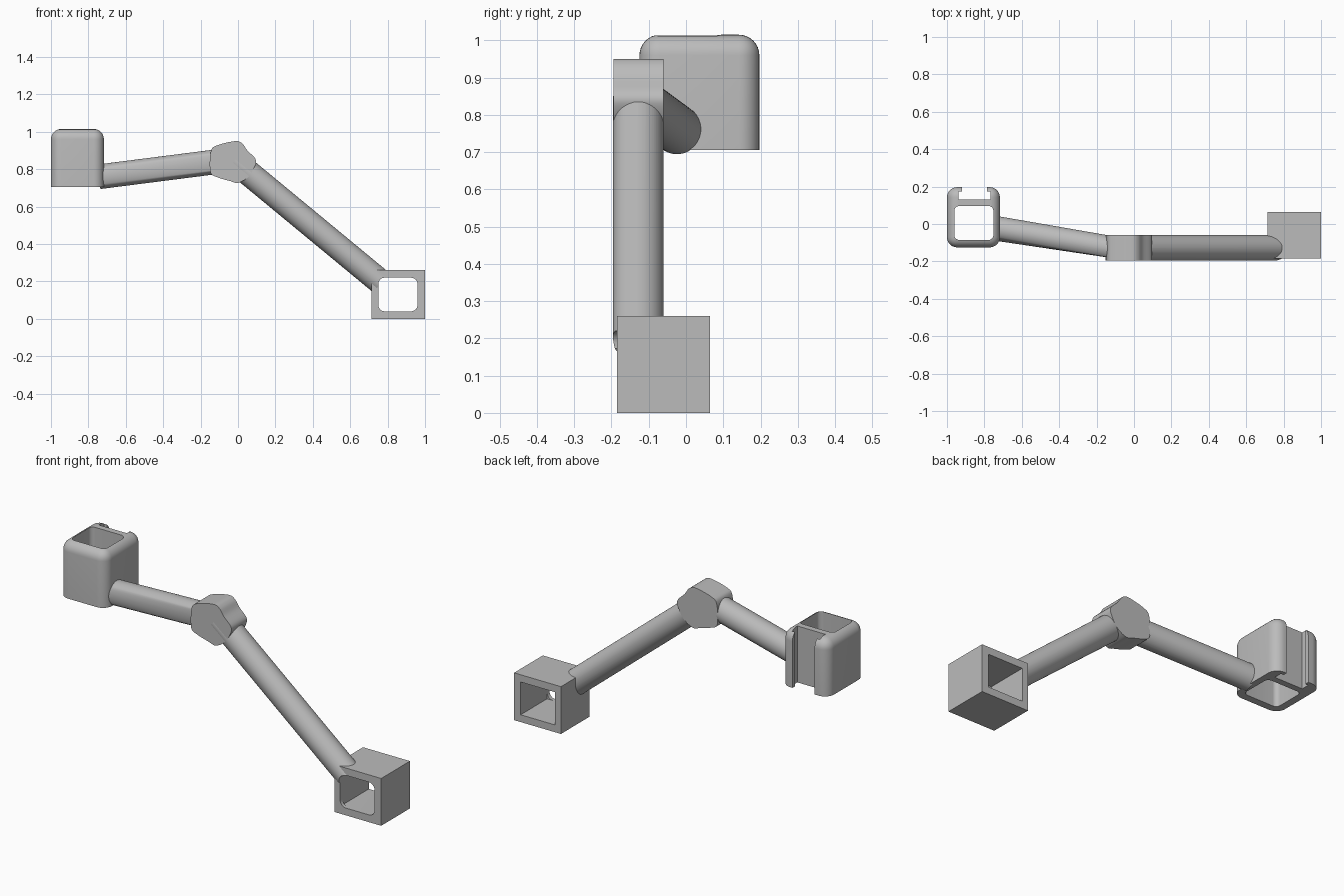
import bpy, bmesh, math
from mathutils import Vector

if "Cube" in bpy.data.objects:
    bpy.data.objects.remove(bpy.data.objects["Cube"])

grey = bpy.data.materials.new("plain grey")
grey.use_nodes = True
COLOUR = (0.5, 0.5, 0.5, 1)
grey.diffuse_color = COLOUR
grey.node_tree.nodes["Principled BSDF"].inputs["Base Color"].default_value = COLOUR


def finish(name, bm):
    bmesh.ops.recalc_face_normals(bm, faces=bm.faces[:])
    mesh = bpy.data.meshes.new(name)
    bm.to_mesh(mesh)
    bm.free()
    mesh.materials.append(grey)
    obj = bpy.data.objects.new(name, mesh)
    bpy.context.collection.objects.link(obj)
    return obj


def box(name, lo, hi, radius=0, pick=None):
    """Box between two corners; edges chosen by pick(edge direction, midpoint) are rounded."""
    lo, hi = Vector(lo), Vector(hi)
    bm = bmesh.new()
    bmesh.ops.create_cube(bm, size=1)
    for v in bm.verts:
        v.co = (lo + hi) / 2 + v.co * (hi - lo)
    if radius:
        edges = [e for e in bm.edges
                 if pick((e.verts[1].co - e.verts[0].co).normalized(),
                         (e.verts[0].co + e.verts[1].co) / 2)]
        bmesh.ops.bevel(bm, geom=edges, offset=radius, segments=8,
                        profile=0.5, affect='EDGES')
    return finish(name, bm)


def rod(name, start, end, radius):
    start, end = Vector(start), Vector(end)
    bm = bmesh.new()
    bmesh.ops.create_cone(bm, cap_ends=True, segments=64, radius1=radius,
                          radius2=radius, depth=(end - start).length)
    turn = (end - start).to_track_quat('Z', 'Y')
    for v in bm.verts:
        v.co = turn @ v.co + (start + end) / 2
    return finish(name, bm)


def prism(name, points, y0, y1, steps=6):
    """Closed smooth outline in x and z, extruded along y."""
    pts = [Vector((x, y0, z)) for x, z in points]
    bm = bmesh.new()
    ring = []
    for i in range(len(pts)):
        a, b, c, d = (pts[(i + k) % len(pts)] for k in (-1, 0, 1, 2))
        for s in range(steps):
            t = s / steps
            ring.append(bm.verts.new(0.5 * (2 * b + (c - a) * t
                        + (2 * a - 5 * b + 4 * c - d) * t ** 2
                        + (3 * b - a - 3 * c + d) * t ** 3)))
    face = bm.faces.new(ring)
    out = bmesh.ops.extrude_face_region(bm, geom=[face])["geom"]
    for v in out:
        if isinstance(v, bmesh.types.BMVert):
            v.co.y = y1
    return finish(name, bm)


def cut(obj, cutters):
    bpy.context.view_layer.objects.active = obj
    for c in cutters:
        mod = obj.modifiers.new("cut", 'BOOLEAN')
        mod.operation, mod.solver, mod.object = 'DIFFERENCE', 'EXACT', c
        bpy.ops.object.modifier_apply(modifier=mod.name)


# Lower square socket, hub and upper holder
lower_socket = box("lower_socket", (0.715, -0.185, 0), (1, 0.065, 0.26))
hub = prism("hub", [(-0.145, 0.895), (-0.11, 0.928), (-0.016, 0.95), (0.022, 0.938),
                    (0.05, 0.9), (0.093, 0.855), (0.09, 0.815), (0.053, 0.757),
                    (0, 0.727), (-0.043, 0.737), (-0.11, 0.757), (-0.148, 0.785)],
            -0.195, -0.06)
upper_holder = box("upper_holder", (-1, -0.125, 0.705), (-0.717, 0.197, 1.015), 0.055,
                   lambda d, m: abs(d.z) > 0.9 or m.z > 1)

# Arms
lower_arm = rod("lower_arm", (-0.02, -0.128, 0.843), (0.767, -0.128, 0.193), 0.068)
upper_arm = rod("upper_arm", (-0.02, -0.148, 0.852), (-0.74, -0.023, 0.76), 0.066)
for v in upper_arm.data.vertices:      # level the arm with the hub's faces
    if v.co.x > -0.12:
        v.co.y = min(max(v.co.y, -0.195), -0.06)

# Openings
along_y = lambda d, m: abs(d.y) > 0.9
along_z = lambda d, m: abs(d.z) > 0.9
socket_mouth = box("socket_mouth", (0.75, -0.4, 0.04), (0.96, 0.3, 0.22), 0.035, along_y)
socket_bore = box("socket_bore", (0.75, -0.165, 0.04), (0.96, 0.3, 0.22))
hub_bore = rod("hub_bore", (-0.022, -0.4, 0.85), (-0.022, 0.2, 0.85), 0.069)
holder_bore = box("holder_bore", (-0.96, -0.085, 0.5), (-0.752, 0.096, 1.2), 0.025, along_z)
rail_slot = box("rail_slot", (-0.938, 0.13, 0.5), (-0.768, 0.175, 1.2))
rail_gap = box("rail_gap", (-0.92, 0.15, 0.5), (-0.785, 0.3, 1.2))

cut(lower_socket, [socket_mouth, socket_bore])
cut(hub, [hub_bore])
cut(lower_arm, [hub_bore, socket_mouth, socket_bore])
cut(upper_arm, [hub_bore, holder_bore])
cut(upper_holder, [holder_bore, rail_slot, rail_gap])

for c in (socket_mouth, socket_bore, hub_bore, holder_bore, rail_slot, rail_gap):
    bpy.data.objects.remove(c)

# Smooth shading on the rounded surfaces, sharp corners kept
for obj in (lower_socket, hub, upper_holder, lower_arm, upper_arm):
    bpy.ops.object.select_all(action='DESELECT')
    obj.select_set(True)
    bpy.context.view_layer.objects.active = obj
    bpy.ops.object.shade_smooth_by_angle(angle=math.radians(30))
